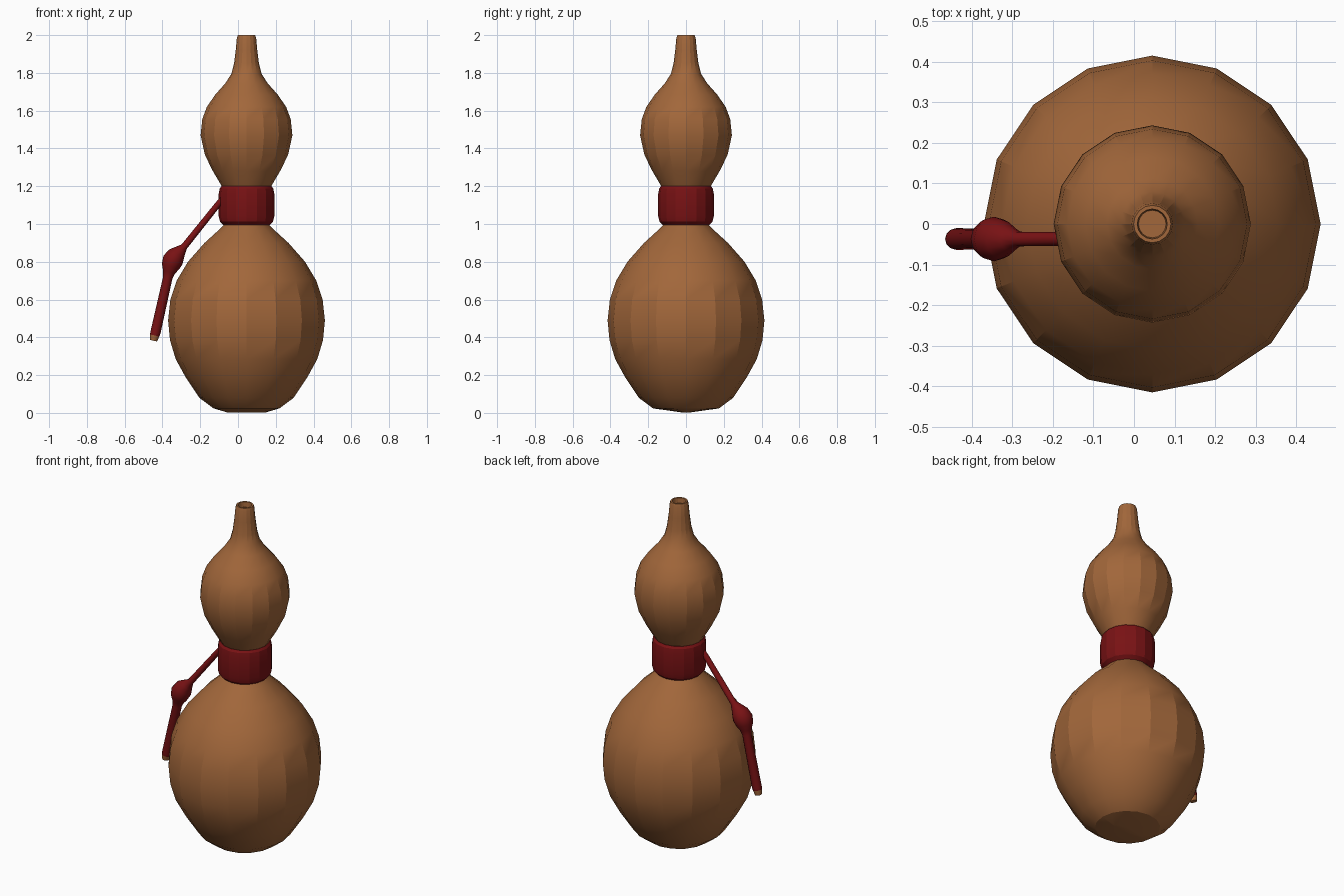
import bpy, bmesh, math
from mathutils import Vector

if "Cube" in bpy.data.objects:
    bpy.data.objects.remove(bpy.data.objects["Cube"])

SIDES = 16
AXIS_X = 0.045


def material(name, rgb):
    m = bpy.data.materials.new(name)
    m.diffuse_color = (*rgb, 1)
    m.use_nodes = True
    m.node_tree.nodes["Principled BSDF"].inputs["Base Color"].default_value = m.diffuse_color
    return m


brown = material("gourd brown", (0.36, 0.135, 0.043))
red = material("dark red", (0.19, 0.006, 0.007))


def loft(name, rings, mats, closed=False, angle=20):
    """Skin a list of point rings; cap the ends or join last ring to first."""
    bm = bmesh.new()
    vs = [[bm.verts.new(p) for p in ring] for ring in rings]
    n = len(vs[0])
    pairs = list(zip(vs, vs[1:])) + ([(vs[-1], vs[0])] if closed else [])
    for a, b in pairs:
        for i in range(n):
            j = (i + 1) % n
            bm.faces.new((a[i], a[j], b[j], b[i]))
    if not closed:
        bm.faces.new(vs[0][::-1])
        bm.faces.new(vs[-1])
    bmesh.ops.recalc_face_normals(bm, faces=bm.faces)
    me = bpy.data.meshes.new(name)
    bm.to_mesh(me)
    bm.free()
    for m in mats:
        me.materials.append(m)
    ob = bpy.data.objects.new(name, me)
    bpy.context.collection.objects.link(ob)
    bpy.context.view_layer.objects.active = ob
    ob.select_set(True)
    bpy.ops.object.shade_smooth_by_angle(angle=math.radians(angle))
    ob.select_set(False)
    return ob


def level_ring(r, z, ry=None):
    ry = r if ry is None else ry
    return [(AXIS_X + r * math.cos(t), ry * math.sin(t), z)
            for t in (2 * math.pi * i / SIDES for i in range(SIDES))]


# Gourd: lower bulb, waist, upper bulb, spout and shallow mouth
profile = [(0.175, 0.024), (0.25, 0.08), (0.32, 0.185), (0.375, 0.285),
           (0.405, 0.385), (0.415, 0.49), (0.403, 0.6), (0.37, 0.7),
           (0.31, 0.8), (0.222, 0.9), (0.145, 0.97), (0.115, 1.0),
           (0.11, 1.1), (0.125, 1.19), (0.178, 1.28), (0.22, 1.365),
           (0.243, 1.47), (0.234, 1.555), (0.21, 1.62), (0.165, 1.685),
           (0.112, 1.745), (0.08, 1.795), (0.066, 1.85), (0.057, 1.92),
           (0.051, 1.985), (0.046, 2.0), (0.037, 2.0), (0.034, 1.97)]
rings = [level_ring(0.1, 0.002, 0.02)] + [level_ring(r, z) for r, z in profile]
loft("gourd", rings, [brown])

# Cloth band around the waist
band = [(0.105, 0.99), (0.12, 0.993), (0.14, 1.012), (0.147, 1.04),
        (0.147, 1.16), (0.142, 1.188), (0.132, 1.2), (0.105, 1.2)]
loft("waist_band", [level_ring(r, z) for r, z in band], [red], closed=True)

# Cord with knot and hanging end: x, z, radius along the path
path = [(-0.06, 1.155, 0.016), (-0.105, 1.105, 0.016), (-0.285, 0.88, 0.018),
        (-0.305, 0.858, 0.032), (-0.327, 0.835, 0.048), (-0.345, 0.808, 0.055),
        (-0.357, 0.775, 0.048), (-0.365, 0.745, 0.032), (-0.372, 0.715, 0.025),
        (-0.437, 0.425, 0.027), (-0.441, 0.41, 0.025), (-0.447, 0.382, 0.019)]
rings = []
for i, (x, z, r) in enumerate(path):
    a, b = path[max(i - 1, 0)], path[min(i + 1, len(path) - 1)]
    d = Vector((b[0] - a[0], 0, b[1] - a[1])).normalized()
    side = Vector((0, 1, 0)).cross(d)
    rings.append([Vector((x, -0.037, z)) + r * (math.cos(t) * side + math.sin(t) * Vector((0, 1, 0)))
                  for t in (2 * math.pi * k / 12 for k in range(12))])
cord = loft("knotted_cord", rings, [red, brown], angle=40)

# Brown tip of the cord
for f in cord.data.polygons:
    if f.center.z < 0.405:
        f.material_index = 1
